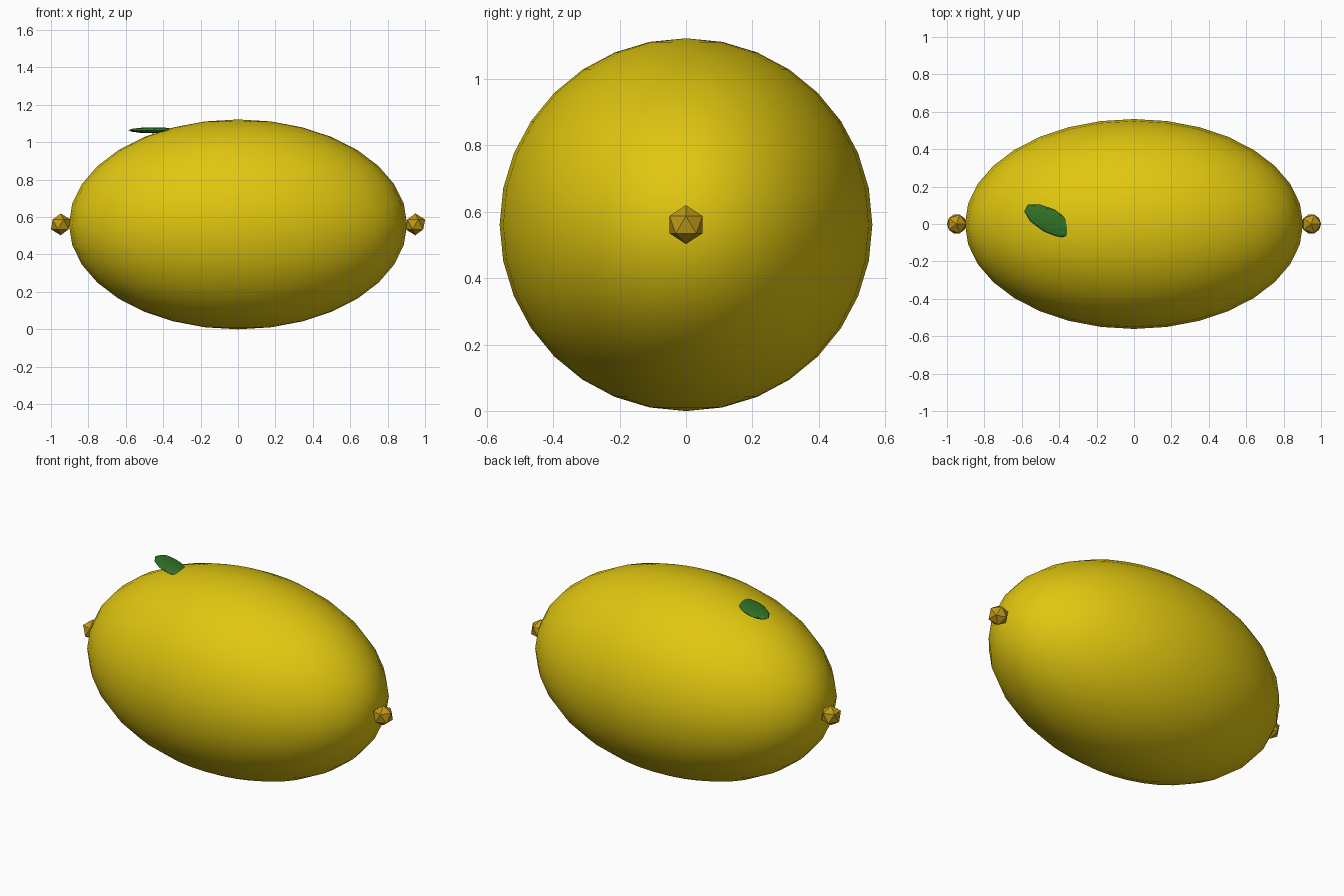
import bpy, math

if "Cube" in bpy.data.objects:
    bpy.data.objects.remove(bpy.data.objects["Cube"])


def material(name, rgb):
    m = bpy.data.materials.new(name)
    m.diffuse_color = (*rgb, 1)
    m.use_nodes = True
    m.node_tree.nodes["Principled BSDF"].inputs["Base Color"].default_value = m.diffuse_color
    return m


yellow = material("lemon yellow", (0.75, 0.57, 0.005))
ochre = material("ochre tip", (0.52, 0.32, 0.008))
green = material("leaf green", (0.03, 0.17, 0.02))


def finish(name, mat, scale, turn=0.0):
    ob = bpy.context.object
    ob.name = name
    ob.scale = scale
    ob.rotation_euler.z = turn
    ob.data.materials.append(mat)
    return ob


# Fruit body: stretched smooth sphere
R = 0.561
bpy.ops.mesh.primitive_uv_sphere_add(segments=32, ring_count=16, radius=1, location=(0, 0, R))
finish("fruit_body", yellow, (0.904, R, R))
bpy.ops.object.shade_smooth()

# Faceted nubs at both ends
for side, label in ((-1, "left"), (1, "right")):
    bpy.ops.mesh.primitive_ico_sphere_add(subdivisions=1, radius=0.0585, location=(side * 0.948, 0, R))
    finish(label + "_tip", ochre, (1, 1, 1))

# Flat leaf resting on the top, partly sunk into the body
bpy.ops.mesh.primitive_ico_sphere_add(subdivisions=2, radius=1, location=(-0.454, 0.018, 1.064))
finish("leaf", green, (0.148, 0.065, 0.016), math.radians(-28.6))
